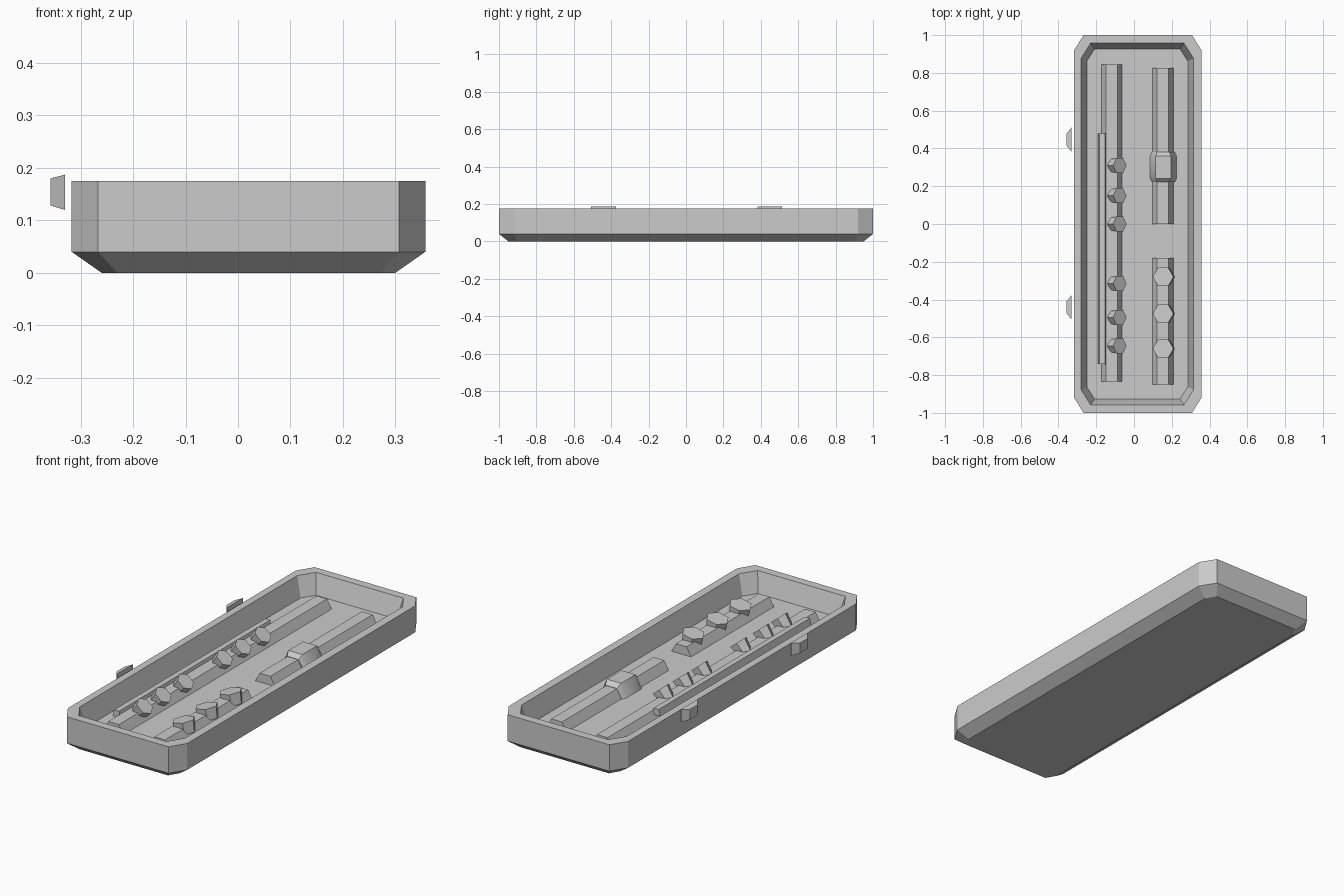
import bpy, bmesh
from math import cos, sin, pi, radians
from mathutils import Matrix, Vector

if "Cube" in bpy.data.objects:
    bpy.data.objects.remove(bpy.data.objects["Cube"])

grey = bpy.data.materials.new("plain_grey")
grey.use_nodes = True
COLOUR = (0.6, 0.6, 0.6, 1)
grey.diffuse_color = COLOUR
grey.node_tree.nodes["Principled BSDF"].inputs["Base Color"].default_value = COLOUR

FLOOR, BAR_TOP = 0.075, 0.12


def loft(name, rings, matrix=None):
    """Skin a stack of equal-sized rings and cap both ends."""
    bm = bmesh.new()
    loops = [[bm.verts.new(p) for p in ring] for ring in rings]
    for a, b in zip(loops, loops[1:]):
        for i in range(len(a)):
            j = (i + 1) % len(a)
            bm.faces.new((a[i], a[j], b[j], b[i]))
    bm.faces.new(loops[0][::-1])
    bm.faces.new(loops[-1])
    if matrix:
        bm.transform(matrix)
    bmesh.ops.recalc_face_normals(bm, faces=bm.faces)
    mesh = bpy.data.meshes.new(name)
    bm.to_mesh(mesh)
    bm.free()
    mesh.materials.append(grey)
    obj = bpy.data.objects.new(name, mesh)
    bpy.context.collection.objects.link(obj)
    return obj


def octagon(x0, x1, y, z, cx=0.05, cy=0.08):
    return [(x0 + cx, -y, z), (x1 - cx, -y, z), (x1, cy - y, z), (x1, y - cy, z),
            (x1 - cx, y, z), (x0 + cx, y, z), (x0, y - cy, z), (x0, cy - y, z)]


def section(xc, half, top_half, z0, z1, y):
    """Trapezoid cross-section at a given y."""
    return [(xc - half, y, z0), (xc + half, y, z0),
            (xc + top_half, y, z1), (xc - top_half, y, z1)]


def hexagon(radius, z):
    return [(radius * cos(i * pi / 3), radius * sin(i * pi / 3), z) for i in range(6)]


def hex_knob(name, centre, radius, depth, taper, tilt):
    """Hexagonal prism whose face is centred on a point and tilted towards +x."""
    place = Matrix.Translation(Vector(centre)) @ Matrix.Rotation(radians(tilt), 4, 'Y')
    return loft(name, [hexagon(radius * taper, -depth), hexagon(radius, 0)], place)


# Tray: chamfered base, walls, rim and sunken floor in one skin
loft("tray", [
    octagon(-0.26, 0.30, 0.95, 0, 0.03, 0.05),
    octagon(-0.317, 0.357, 1.0, 0.04),
    octagon(-0.317, 0.357, 1.0, 0.175),
    octagon(-0.28, 0.315, 0.957, 0.175),
    octagon(-0.25, 0.285, 0.927, FLOOR, 0.042, 0.065),
])

# Raised bars on the floor
for name, xc, y0, y1 in (("long_bar", -0.118, -0.835, 0.845),
                         ("back_bar", 0.153, 0, 0.825),
                         ("front_bar", 0.153, -0.85, -0.18)):
    loft(name, [section(xc, 0.058, 0.03, FLOOR - 0.005, BAR_TOP, y) for y in (y0, y1)])

# Thin rail along the long bar
loft("side_rail", [section(-0.168, 0.023, 0.014, 0.1, 0.134, y) for y in (-0.74, 0.48)])

# Rounded slider on the back bar
slider = loft("slider", [
    section(0.155, 0.06, 0.032, FLOOR, 0.122, 0.222),
    section(0.155, 0.07, 0.04, FLOOR, 0.142, 0.242),
    section(0.155, 0.07, 0.04, FLOOR, 0.142, 0.36),
    section(0.155, 0.06, 0.032, FLOOR, 0.122, 0.382),
])
bpy.context.view_layer.objects.active = slider
slider.select_set(True)
bpy.ops.object.shade_smooth_by_angle(angle=radians(40))
slider.select_set(False)

# Small tilted knobs in two groups of three
for i, y in enumerate((0.31, 0.15, 0, -0.315, -0.495, -0.645)):
    hex_knob(f"small_knob_{i + 1}", (-0.075, y, 0.146), 0.046, 0.06, 0.8, 40)

# Large knobs on the front bar
for i, y in enumerate((-0.28, -0.475, -0.66)):
    hex_knob(f"large_knob_{i + 1}", (0.154, y, 0.144), 0.056, 0.06, 0.9, -12)

# Latches standing just off the right wall
for name, yc in (("back_latch", 0.447), ("front_latch", -0.441)):
    loft(name, [[(x, yc + sy * h, z) for sy, z in ((-1, z0), (1, z0), (1, z1), (-1, z1))]
                for x, h, z0, z1 in ((-0.33, 0.066, 0.12, 0.187),
                                     (-0.357, 0.031, 0.128, 0.18))])
